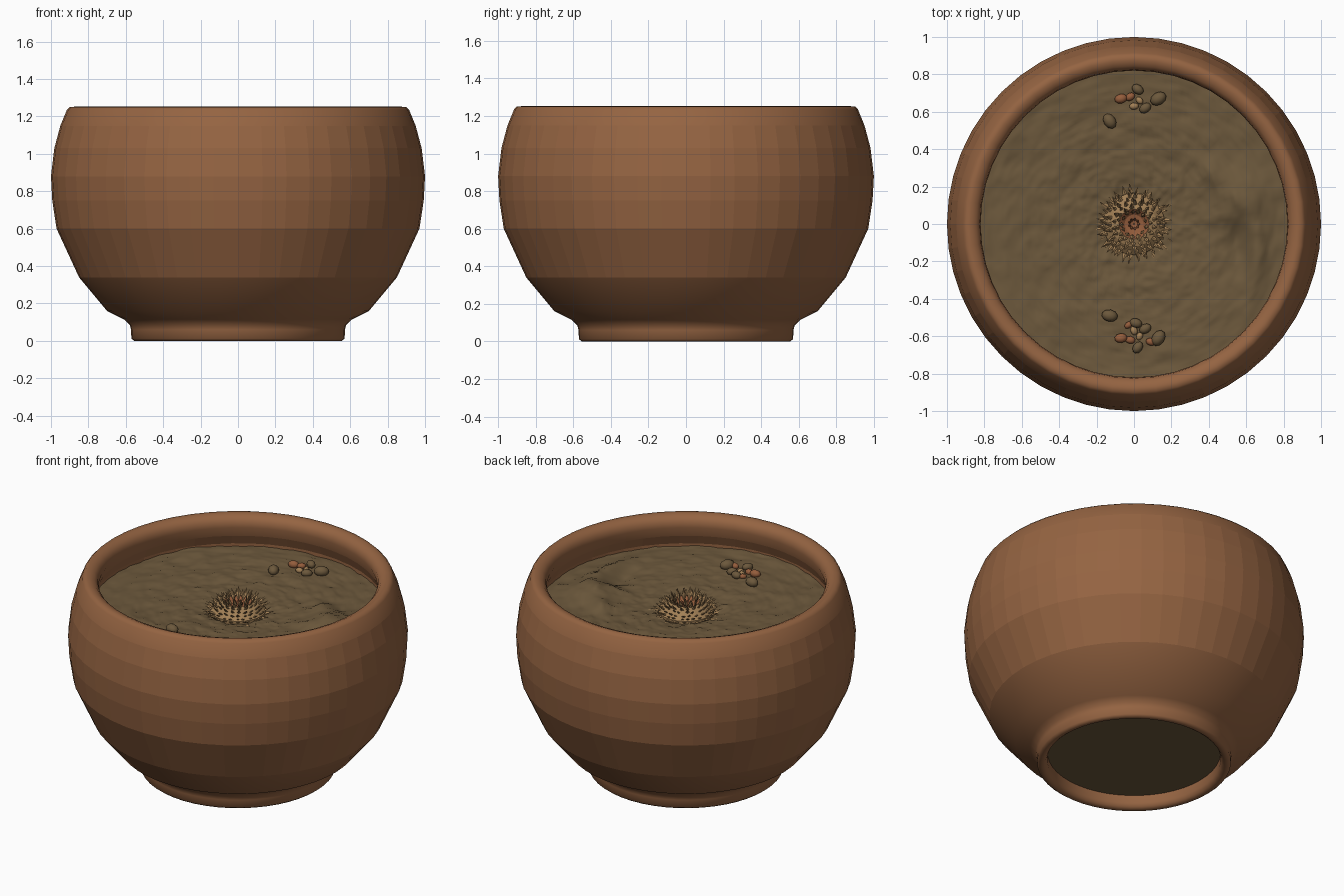
import bpy, bmesh, math, random
from mathutils import Vector, Matrix, noise

random.seed(4)
if "Cube" in bpy.data.objects:
    bpy.data.objects.remove(bpy.data.objects["Cube"])


def material(name, rgb):
    m = bpy.data.materials.new(name)
    m.use_nodes = True
    m.diffuse_color = (*rgb, 1)
    m.node_tree.nodes["Principled BSDF"].inputs["Base Color"].default_value = (*rgb, 1)
    return m


terracotta = material("terracotta", (0.30, 0.127, 0.054))
earth = material("dry earth", (0.15, 0.098, 0.045))
straw = material("straw", (0.36, 0.215, 0.092))
rust = material("rust", (0.30, 0.11, 0.045))


def finish(bm, name, mats, smooth=False):
    me = bpy.data.meshes.new(name)
    bmesh.ops.recalc_face_normals(bm, faces=bm.faces)
    if smooth:
        for f in bm.faces:
            f.smooth = True
    bm.to_mesh(me)
    bm.free()
    for m in mats:
        me.materials.append(m)
    ob = bpy.data.objects.new(name, me)
    bpy.context.collection.objects.link(ob)
    return ob


def lathe(bm, profile, n):
    rings = [[bm.verts.new((r * math.cos(math.tau * i / n), r * math.sin(math.tau * i / n), z))
              for i in range(n)] for r, z in profile]
    for a, b in zip(rings, rings[1:]):
        for i in range(n):
            j = (i + 1) % n
            bm.faces.new((a[i], a[j], b[j], b[i]))
    return rings


# Pot: foot ring, faceted belly, rounded lip and inner wall
bm = bmesh.new()
profile = [(.51, .09), (.51, .03), (.52, .01), (.535, 0), (.555, 0), (.57, .012), (.572, .06),
           (.578, .085), (.61, .115), (.70, .16), (.85, .34), (.97, .60), (.993, .75), (1, .88),
           (.982, 1.03), (.95, 1.15), (.915, 1.235), (.90, 1.25), (.875, 1.252), (.845, 1.24),
           (.825, 1.215), (.82, 1.18), (.835, 1.12), (.86, 1.06), (.86, .95)]
lathe(bm, profile, 48)
for f in bm.faces:
    z = f.calc_center_median().z
    f.smooth = z < .13 or z > 1.16 or f.calc_center_median().xy.length < .845
finish(bm, "pot", [terracotta])


# Soil: rough surface with a mound and a curved ridge on the left side
def soil_height(x, y):
    p = Vector((x, y, 0))
    h = 1.03 + .03 * max(0, (math.hypot(x, y) - .4))
    h += .010 * noise.noise(p * 5) + .009 * noise.noise(p * 14) + .006 * noise.noise(p * 34)
    h += .06 * math.exp(-((x - .58) / .13) ** 2 - ((y - .12) / .14) ** 2)
    h += .035 * math.exp(-((x - .42) / .07) ** 2 - ((y - .27) / .08) ** 2)
    h += .035 * math.exp(-((x - .66 + .5 * (y + .1) ** 2) / .05) ** 2 - ((y + .18) / .2) ** 2)
    h -= .03 * math.exp(-((x - .55) / .06) ** 2 - ((y + .12) / .12) ** 2)
    h -= .03 * math.exp(-(x * x + y * y) / .05)
    return h


bm = bmesh.new()
rings = lathe(bm, [(.86 * k / 72, 0) for k in range(1, 73)], 144)
bm.faces.new(rings[0])
for v in bm.verts:
    v.co.z = soil_height(v.co.x, v.co.y)
finish(bm, "soil", [earth], True)

# Soil seen through the open foot
bm = bmesh.new()
bmesh.ops.create_circle(bm, cap_ends=True, radius=.515, segments=48,
                        matrix=Matrix.Translation((0, 0, .08)))
finish(bm, "soil_underside", [earth])

# Plant core, hollow in the middle with a rusty heart
bm = bmesh.new()
lathe(bm, [(.12, .96), (.165, 1.0), (.165, 1.03), (.12, 1.07), (.08, 1.085), (.05, 1.06), (.004, 1.05)], 24)
for f in bm.faces:
    c = f.calc_center_median()
    f.material_index = int(c.xy.length < .08)
finish(bm, "plant_core", [straw, rust])


# Pointed leaves in rows around the core
def leaf(bm, angle, radius, z, lean, length, width, mat):
    out = Vector((math.cos(angle), math.sin(angle), 0))
    side = Vector((-out.y, out.x, 0))
    tip_dir = out * math.cos(lean) + Vector((0, 0, math.sin(lean)))
    up = side.cross(tip_dir) * -1
    base = out * radius + Vector((0, 0, z))
    mid = base + tip_dir * length * .45
    pts = [base, mid - side * width, mid + up * width * .5, mid + side * width,
           mid - up * width * .5, base + tip_dir * length]
    b, l, u, r, d, t = [bm.verts.new(p) for p in pts]
    for p, q in ((l, u), (u, r), (r, d), (d, l)):
        bm.faces.new((b, p, q)).material_index = mat
        bm.faces.new((t, q, p)).material_index = mat


bm = bmesh.new()
rows = 8
for row in range(rows):
    t = row / (rows - 1)
    count = round(30 - 17 * t)
    for i in range(count):
        a = math.tau * (i + .5 * (row % 2)) / count + random.uniform(-.06, .06)
        leaf(bm, a, .145 - .09 * t, 1.0 + .06 * t, math.radians(10 + 62 * t) + random.uniform(-.1, .1),
             random.uniform(.068, .092), .013, 0)
for i in range(9):
    leaf(bm, math.tau * i / 9, .015, 1.04, 1.2, .05, .01, 1)
finish(bm, "plant_leaves", [straw, rust])

# Two clusters of pebbles
for name, cy, flip in (("back", .66, 1), ("front", -.60, -1)):
    bm = bmesh.new()
    spots = [(-.07, .01, .030, 2), (.02, .06, .030, 0), (.13, .01, .040, 0), (-.13, -.11, .038, 0),
             (0, -.03, .022, 1), (.03, 0, .020, 1), (-.02, .02, .024, 2), (.06, -.04, .030, 0),
             (-.03, -.06, .020, 2), (.09, .03, .024, 2), (.01, -.07, .030, 0)]
    for dx, dy, s, mat in spots[:8] if flip > 0 else spots:
        x, y = dx * flip * -1 if flip < 0 else dx, cy + dy * flip
        m = (Matrix.Translation((x, y, soil_height(x, y) + s * .4))
             @ Matrix.Rotation(random.uniform(0, 3), 4, 'Z') @ Matrix.Diagonal((s * 1.15, s * .85, s * .8, 1)))
        made = bmesh.ops.create_icosphere(bm, subdivisions=2, radius=1, matrix=m)
        for f in {f for v in made["verts"] for f in v.link_faces}:
            f.material_index = mat
    finish(bm, name + "_pebbles", [earth, straw, rust], True)
